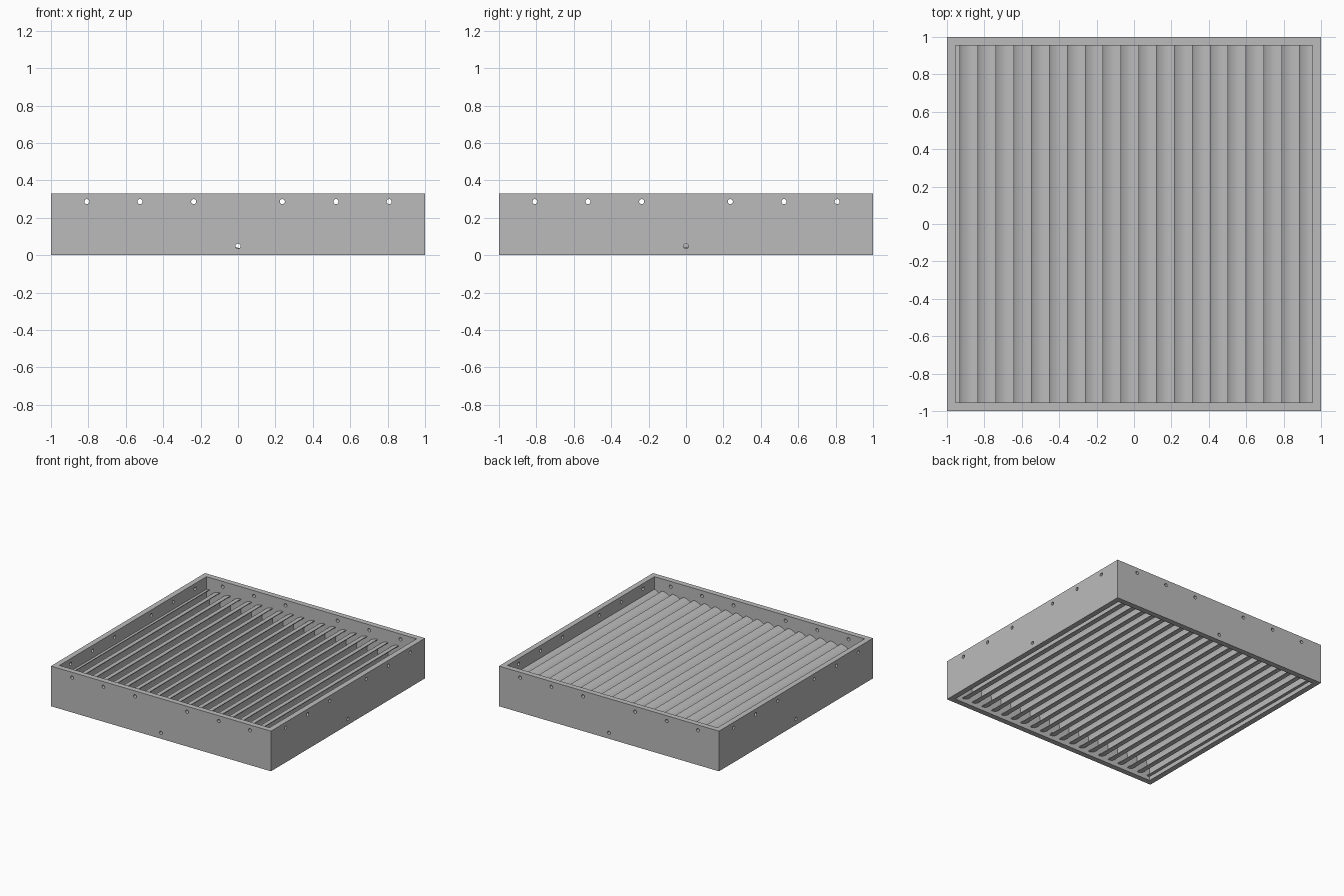
import bpy, bmesh, math
from mathutils import Matrix, Vector

cube = bpy.data.objects.get("Cube")
if cube:
    bpy.data.objects.remove(cube, do_unlink=True)

HEIGHT, INNER = 0.33, 0.955          # frame height, half width of the opening
PITCH, FIRST_LIP = 0.0955, -0.929    # blade spacing and first blade lip
RADIUS, THICK, MID_Z = 0.1, 0.006, 0.13

grey = bpy.data.materials.new("metal grey")
grey.use_nodes = True
grey.diffuse_color = (0.5, 0.5, 0.5, 1)
grey.node_tree.nodes["Principled BSDF"].inputs["Base Color"].default_value = grey.diffuse_color


def make_object(name, bm):
    bmesh.ops.recalc_face_normals(bm, faces=bm.faces)
    mesh = bpy.data.meshes.new(name)
    bm.to_mesh(mesh)
    bm.free()
    mesh.materials.append(grey)
    obj = bpy.data.objects.new(name, mesh)
    bpy.context.collection.objects.link(obj)
    return obj


def extrude_profile(points, direction):
    bm = bmesh.new()
    face = bm.faces.new([bm.verts.new(p) for p in points])
    moved = bmesh.ops.extrude_face_region(bm, geom=[face], use_keep_orig=True)["geom"]
    bmesh.ops.translate(bm, vec=direction, verts=[v for v in moved if isinstance(v, bmesh.types.BMVert)])
    return bm


def smooth(obj):
    bpy.ops.object.select_all(action="DESELECT")
    obj.select_set(True)
    bpy.context.view_layer.objects.active = obj
    bpy.ops.object.shade_smooth_by_angle(angle=math.radians(35))


# Square frame with an open middle
bm = bmesh.new()
corners = [(-1, -1), (1, -1), (1, 1), (-1, 1)]
rings = [[bm.verts.new((x * s, y * s, z)) for x, y in corners]
         for s, z in ((1, 0), (1, HEIGHT), (INNER, HEIGHT), (INNER, 0))]
for k in range(4):
    a, b = rings[k], rings[(k + 1) % 4]
    for i in range(4):
        j = (i + 1) % 4
        bm.faces.new((a[i], a[j], b[j], b[i]))
frame = make_object("frame", bm)

# Mounting holes through all four walls
hole_spots = [(s * d, 0.286) for s in (-1, 1) for d in (0.237, 0.524, 0.808)] + [(0, 0.048)]
for axis, turn in (("front_back", 0), ("left_right", math.pi / 2)):
    bm = bmesh.new()
    for along, z in hole_spots:
        place = (Matrix.Rotation(turn, 4, "Z") @ Matrix.Translation((along, 0, z))
                 @ Matrix.Rotation(math.pi / 2, 4, "X"))
        bmesh.ops.create_cone(bm, cap_ends=True, segments=20, radius1=0.0135,
                              radius2=0.0135, depth=2.4, matrix=place)
    cutter = make_object("hole_cutter_" + axis, bm)
    cutter.hide_render = True
    mod = frame.modifiers.new("holes", "BOOLEAN")
    mod.object, mod.operation, mod.solver = cutter, "DIFFERENCE", "EXACT"
    bpy.context.view_layer.objects.active = frame
    bpy.ops.object.modifier_apply(modifier=mod.name)
    bpy.data.objects.remove(cutter, do_unlink=True)
smooth(frame)

# Half-round louver blades, trimmed where they meet the side walls
angles = [math.pi * (0.5 + i / 24) for i in range(25)]
for n in range(21):
    lip = FIRST_LIP + n * PITCH
    outline = [(lip + r * math.cos(a), -INNER, MID_Z + r * math.sin(a))
               for r, order in ((RADIUS, angles), (RADIUS - THICK, angles[::-1])) for a in order]
    bm = extrude_profile(outline, (0, 2 * INNER, 0))
    for side in (-1, 1):
        bmesh.ops.bisect_plane(bm, geom=bm.verts[:] + bm.edges[:] + bm.faces[:],
                               plane_co=Vector((side * INNER, 0, 0)),
                               plane_no=Vector((side, 0, 0)), clear_outer=True)
    smooth(make_object("louver_blade_%02d" % (n + 1), bm))
